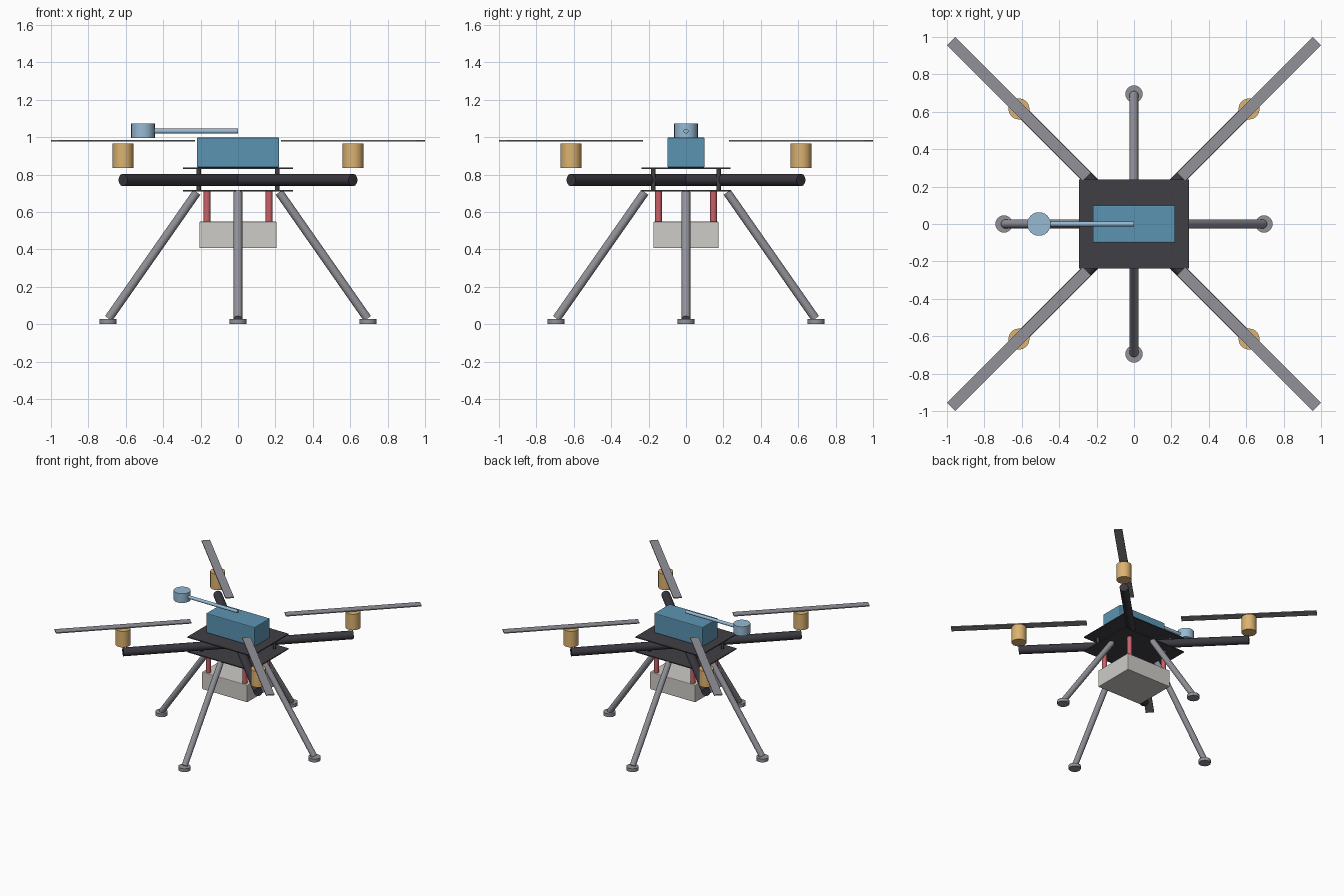
import bpy
from math import pi
from mathutils import Vector

cube = bpy.data.objects.get("Cube")
if cube:
    bpy.data.objects.remove(cube, do_unlink=True)


def material(name, *srgb):
    color = [((c + 0.055) / 1.055) ** 2.4 for c in srgb] + [1]
    m = bpy.data.materials.new(name)
    m.use_nodes = True
    m.diffuse_color = color
    m.node_tree.nodes["Principled BSDF"].inputs["Base Color"].default_value = color
    return m


carbon = material("carbon black", 0.25, 0.25, 0.27)
arm_black = material("arm black", 0.23, 0.22, 0.25)
grey = material("metal grey", 0.57, 0.57, 0.60)
tan = material("motor tan", 0.86, 0.70, 0.44)
blue = material("body blue", 0.36, 0.58, 0.70)
pale_blue = material("antenna blue", 0.59, 0.73, 0.83)
red = material("strut red", 0.79, 0.38, 0.41)
ivory = material("payload ivory", 0.81, 0.80, 0.78)


def finish(name, mat):
    ob = bpy.context.object
    ob.name = ob.data.name = name
    ob.data.materials.append(mat)
    return ob


def box(name, mat, center, size, turn=0, bevel=0):
    bpy.ops.mesh.primitive_cube_add(size=1, location=center)
    ob = finish(name, mat)
    ob.scale = size
    bpy.ops.object.transform_apply(location=False, rotation=False, scale=True)
    ob.rotation_euler.z = turn
    if bevel:
        mod = ob.modifiers.new("soft edges", "BEVEL")
        mod.width = bevel
        mod.segments = 2
    return ob


def rod(name, mat, start, end, radius, sides=24):
    a, b = Vector(start), Vector(end)
    bpy.ops.mesh.primitive_cylinder_add(vertices=sides, radius=radius,
                                        depth=(b - a).length, location=(a + b) / 2)
    ob = finish(name, mat)
    ob.rotation_euler = (b - a).to_track_quat("Z", "Y").to_euler()
    bpy.ops.object.shade_smooth_by_angle()
    return ob


# Frame plates and electronics body
box("top_plate", carbon, (0, 0, 0.834), (0.586, 0.476, 0.008))
box("bottom_plate", carbon, (0, 0, 0.714), (0.586, 0.476, 0.008))
box("body", blue, (0, 0, 0.918), (0.44, 0.2, 0.16), bevel=0.006)

# Antenna boom and puck
rod("antenna_boom", pale_blue, (0, 0, 1.032), (-0.46, 0, 1.032), 0.013, 16)
rod("antenna_puck", pale_blue, (-0.508, 0, 0.996), (-0.508, 0, 1.072), 0.063)

# Payload box
box("payload", ivory, (0, 0, 0.477), (0.412, 0.348, 0.142), bevel=0.005)

# Diagonal arms, motors, propellers, spacers and payload struts
R = 0.615
for sx, side in ((1, "left"), (-1, "right")):
    for sy, end in ((-1, "front"), (1, "back")):
        tag = end + "_" + side
        x, y = sx * R, sy * R
        rod("arm_" + tag, arm_black, (0, 0, 0.771), (x, y, 0.771), 0.033)
        rod("motor_" + tag, tan, (x, y, 0.834), (x, y, 0.965), 0.056)
        box("propeller_" + tag, grey, (x, y, 0.981), (1.025, 0.064, 0.008), sx * sy * pi / 4)
        rod("spacer_" + tag, carbon, (sx * 0.21, sy * 0.174, 0.714),
            (sx * 0.21, sy * 0.174, 0.834), 0.012, 16)
        rod("strut_" + tag, red, (sx * 0.166, sy * 0.147, 0.54),
            (sx * 0.166, sy * 0.147, 0.714), 0.019, 16)

# Splayed legs with round feet
for dx, dy, tag in ((1, 0, "left"), (-1, 0, "right"), (0, -1, "front"), (0, 1, "back")):
    rod("leg_" + tag, grey, (dx * 0.22, dy * 0.22, 0.705), (dx * 0.692, dy * 0.692, 0.03), 0.023)
    rod("foot_" + tag, grey, (dx * 0.695, dy * 0.695, 0), (dx * 0.695, dy * 0.695, 0.027), 0.046)
